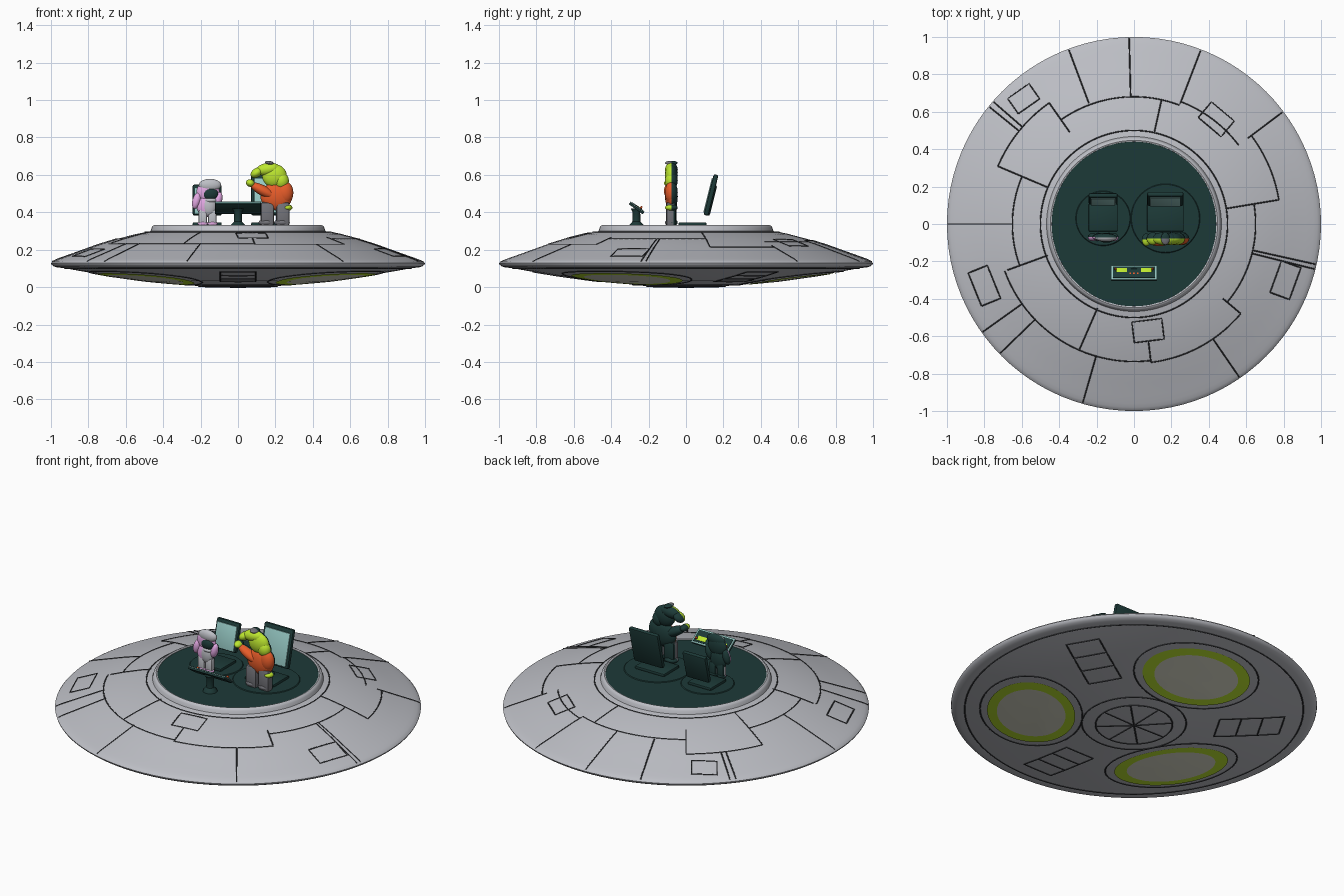
import bpy, bmesh, math
from mathutils import Matrix, Vector

if "Cube" in bpy.data.objects:
    bpy.data.objects.remove(bpy.data.objects["Cube"])


def material(name, *rgb):
    m = bpy.data.materials.new(name)
    m.use_nodes = True
    m.diffuse_color = (*rgb, 1)
    m.node_tree.nodes["Principled BSDF"].inputs["Base Color"].default_value = (*rgb, 1)
    return m


hull = material("hull grey", .51, .52, .56)
seam = material("seam charcoal", .04, .042, .047)
teal = material("dark teal", .012, .042, .039)
aqua = material("pale aqua", .3, .57, .54)
lime = material("lime green", .53, .83, .03)
lamp = material("lamp ivory", .72, .72, .6)
orange = material("orange", .9, .12, .025)
pink = material("pink", .78, .4, .78)
slate = material("slate grey", .17, .17, .19)


def finish(name, bm, mats, smooth=40):
    mesh = bpy.data.meshes.new(name)
    bmesh.ops.recalc_face_normals(bm, faces=bm.faces)
    bm.to_mesh(mesh)
    bm.free()
    for m in mats:
        mesh.materials.append(m)
    ob = bpy.data.objects.new(name, mesh)
    bpy.context.collection.objects.link(ob)
    bpy.ops.object.select_all(action="DESELECT")
    ob.select_set(True)
    bpy.context.view_layer.objects.active = ob
    bpy.ops.object.shade_smooth_by_angle(angle=math.radians(smooth))


def lathe(name, profile, mat, center=(0, 0), steps=96):
    bm = bmesh.new()
    verts = [bm.verts.new((r, 0, z)) for r, z in profile]
    edges = [bm.edges.new(pair) for pair in zip(verts, verts[1:])]
    bmesh.ops.spin(bm, geom=verts + edges, cent=(0, 0, 0), axis=(0, 0, 1),
                   angle=math.tau, steps=steps)
    bmesh.ops.remove_doubles(bm, verts=bm.verts, dist=.0001)
    bmesh.ops.translate(bm, verts=bm.verts, vec=(*center, 0))
    finish(name, bm, [mat])


def height(profile, r):
    pts = sorted(profile)
    for (r0, z0), (r1, z1) in zip(pts, pts[1:]):
        if r <= r1:
            return z0 + (z1 - z0) * (r - r0) / (r1 - r0)
    return pts[-1][1]


# Saucer body
TOP = [(.465, .3), (.55, .283), (.65, .257), (.75, .226), (.85, .19), (.92, .165), (.96, .151), (.98, .143),
       (.993, .136), (1, .128)]
BASE = [(0, .0), (.2, .004), (.28, .013), (.5, .034), (.7, .062), (.85, .087), (.93, .102)]
lathe("upper_hull", TOP + [(.997, .12), (.985, .111), (.965, .105), (.93, .102)], hull)
lathe("lower_hull", BASE, hull)
lathe("cockpit_collar", [(.468, .298), (.462, .318), (.455, .328), (.447, .331), (.44, .328), (.438, .315)], hull)
lathe("cockpit_deck", [(0, .325), (.44, .325)], teal)


# Panel seams draped on the saucer
def polar(r, deg):
    a = math.radians(deg)
    return Vector((r * math.cos(a), r * math.sin(a)))


def arc(r, start, end):
    n = max(2, int(abs(end - start) / 3))
    return [polar(r, start + (end - start) * i / n) for i in range(n + 1)]


def spoke(deg, inner, outer):
    return [polar(inner, deg), polar(outer, deg)]


def box_outline(x, y, w, h, turn):
    rot = Matrix.Rotation(math.radians(turn), 2)
    corners = [(-w, -h), (w, -h), (w, h), (-w, h), (-w, -h)]
    return [Vector((x, y)) + rot @ Vector((a / 2, b / 2)) for a, b in corners]


def seams(name, paths, profile, width):
    curve = bpy.data.curves.new(name, "CURVE")
    curve.dimensions = "3D"
    curve.bevel_depth = width
    curve.bevel_resolution = 0
    for path in paths:
        pts = [path[0]]
        for a, b in zip(path, path[1:]):
            n = max(1, math.ceil((b - a).length / .03))
            pts += [a.lerp(b, i / n) for i in range(1, n + 1)]
        line = curve.splines.new("POLY")
        line.points.add(len(pts) - 1)
        for p, v in zip(line.points, pts):
            p.co = (v.x, v.y, height(profile, v.length), 1)
    temp = bpy.data.objects.new(name, curve)
    bpy.context.collection.objects.link(temp)
    mesh = bpy.data.meshes.new_from_object(temp.evaluated_get(bpy.context.evaluated_depsgraph_get()))
    bpy.data.objects.remove(temp)
    mesh.materials.clear()
    mesh.materials.append(seam)
    bpy.context.collection.objects.link(bpy.data.objects.new(name, mesh))


outer = [(91.5, .68), (110.5, .69), (69, .69), (37, .76), (180, .65), (215.5, .73), (224, .73), (254, .73),
         (-55.5, .745), (-12.5, .65), (-14, .65), (139, .79), (141, .79)]
steps = [(9.5, .5, .785), (-40, .62, .745), (-83, .63, .745), (246.5, .49, .73), (200, .49, .72),
         (157, .5, .79), (125, .6, .79), (77.5, .5, .68)]
arcs = [(.5, 0, 360), (.68, 125, 69), (.7, 69, 37), (.785, 37, 9.5), (.65, 9.5, -40), (.745, -40, -83),
        (.735, 277, 200), (.65, 200, 157), (.79, 157, 125)]
hatches = [(-.59, .67, .14, .1, 35), (.44, .56, .16, .11, -40), (-.8, -.33, .11, .19, 22),
           (.075, -.57, .16, .11, 7), (.81, -.3, .11, .18, -20)]
seams("upper_seams", [spoke(a, r, .993) for a, r in outer] + [spoke(*s) for s in steps]
      + [arc(*a) for a in arcs] + [box_outline(*h) for h in hatches], TOP, .0036)

lower = [arc(.21, 0, 360), arc(.285, 0, 360), arc(.925, 0, 360)]
lower += [spoke(i * 45, 0, .21) for i in range(8)]
for deg in (30, 150, 270):
    for r in (.52, .64, .76):
        lower.append(box_outline(*polar(r, deg), .12, .19, deg))
LAMPS = (87, 209, 326)


def oval(deg, size):
    out = polar(.565, deg).normalized()
    side = Vector((-out.y, out.x))
    spin = [math.tau * i / 48 for i in range(49)]
    return [out * (.565 + .24 * size * math.cos(t)) + side * .32 * size * math.sin(t) for t in spin]


lower += [oval(deg, 1.16) for deg in LAMPS]
seams("lower_seams", lower, BASE, .0042)

# Oval underside lamps, ivory in the middle and lime at the edge
for number, deg in enumerate(LAMPS):
    bm = bmesh.new()
    rings = [[bm.verts.new((p.x, p.y, height(BASE, p.length) - .005)) for p in oval(deg, s)[:-1]]
             for s in (.1, .3, .55, .78, .9, 1)]
    bm.faces.new(rings[0])
    for level, (a, b) in enumerate(zip(rings, rings[1:])):
        for i in range(len(a)):
            j = (i + 1) % len(a)
            bm.faces.new((a[i], a[j], b[j], b[i])).material_index = int(level > 2)
    finish(f"underside_lamp_{number + 1}", bm, [lamp, lime])


# Cockpit furniture
def box(name, size, loc, mat, tilt=0, bevel=.006, back=None):
    bm = bmesh.new()
    bmesh.ops.create_cube(bm, size=1)
    bmesh.ops.scale(bm, vec=size, verts=bm.verts)
    bmesh.ops.bevel(bm, geom=bm.edges, offset=bevel, segments=2, affect="EDGES", profile=.5)
    bmesh.ops.transform(bm, verts=bm.verts,
                        matrix=Matrix.Translation(loc) @ Matrix.Rotation(math.radians(tilt), 4, "X"))
    if back:
        for f in bm.faces:
            f.material_index = int(f.calc_center_median().y > loc[1] + size[1] * .3)
    finish(name, bm, [mat, back] if back else [mat])


def chair(side, x, w, tall):
    box(f"{side}_chair_seat", (w, .15, .018), (x, .035, .337), teal)
    mid = .38 + tall / 2
    box(f"{side}_chair_back", (w, .026, tall), (x, .134, mid), teal, -14, .01)
    box(f"{side}_chair_cushion", (w * .84, .008, tall * .84), (x, .119, mid - .003), aqua, -14, .003)
    r = w * .95
    lathe(f"{side}_chair_floor_disc", [(0, .329), (r - .004, .329), (r, .325)], teal, (x, .03), 48)


chair("right", -.165, .155, .17)
chair("left", .168, .195, .225)

lathe("console_pedestal", [(0, .325), (.04, .325), (.036, .335), (.022, .35), (.02, .4), (.03, .42), (0, .42)],
      teal, (0, -.265), 24)
box("console_tray", (.245, .092, .012), (0, -.265, .421), teal, -36, .003)
box("console_rim", (.245, .092, .005), (0, -.26, .428), aqua, -36, .001)
box("console_top", (.227, .074, .004), (0, -.2582, .4305), teal, -36, .001)
for x, name in ((-.066, "right"), (.066, "left")):
    box(f"console_{name}_screen", (.058, .028, .004), (x, -.247, .424), lime, -36, .001)
    box(f"console_{name}_knob", (.012, .01, .016), (x * 1.5, -.24, .425), orange, -36, .002)
for x in (-.02, 0, .02):
    box("console_button", (.01, .01, .004), (x, -.264, .4365), orange, -36, .001)


# Relief figures with dark backs
def blob(name, x, z, rx, rz, mat, tilt=0, y=-.078, depth=.034):
    bm = bmesh.new()
    bmesh.ops.create_uvsphere(bm, u_segments=24, v_segments=14, radius=1)
    for f in bm.faces:
        f.material_index = int(f.calc_center_median().y > .02)
    turn = Matrix.Rotation(math.radians(tilt), 4, "Y")
    bmesh.ops.transform(bm, verts=bm.verts,
                        matrix=Matrix.Translation((x, y, z)) @ turn @ Matrix.Diagonal((rx, depth, rz, 1)))
    finish(name, bm, [mat, teal], 60)


for x, name in ((.157, "right"), (.24, "left")):
    box(f"big_pilot_{name}_leg", (.072, .052, .13), (x, -.08, .39), slate, 0, .014, teal)
    blob(f"big_pilot_{name}_foot", x - .005, .345, .042, .02, slate)
blob("big_pilot_torso", .205, .485, .085, .075, orange)
blob("big_pilot_shoulder", .25, .505, .046, .062, orange)
blob("big_pilot_arm", .135, .515, .08, .028, orange, 28, -.084)
blob("big_pilot_hand", .066, .556, .024, .02, lime, 20, -.084)
blob("big_pilot_rear_hand", .265, .425, .026, .017, lime)
blob("big_pilot_head", .195, .595, .066, .062, lime)
blob("big_pilot_crown", .16, .63, .066, .034, lime, -8)
blob("big_pilot_snout", .1, .612, .036, .024, lime, -35)
blob("big_pilot_neck", .232, .568, .04, .045, lime)
blob("big_pilot_hair", .168, .664, .024, .011, slate, 10)

small = dict(y=-.07, depth=.022)
for x, name in ((-.188, "right"), (-.137, "left")):
    box(f"small_pilot_{name}_leg", (.045, .036, .09), (x, -.07, .37), hull, 0, .01, teal)
    blob(f"small_pilot_{name}_foot", x, .34, .028, .014, pink, **small)
blob("small_pilot_body", -.168, .435, .054, .06, pink, **small)
blob("small_pilot_belly", -.155, .435, .04, .056, hull, y=-.074, depth=.022)
blob("small_pilot_right_arm", -.222, .462, .022, .045, pink, 15, **small)
blob("small_pilot_left_arm", -.107, .465, .022, .045, pink, 15, **small)
blob("small_pilot_head", -.16, .51, .062, .056, pink, **small)
blob("small_pilot_hood", -.15, .545, .06, .034, hull, y=-.073, depth=.022)
blob("small_pilot_face", -.147, .498, .042, .034, teal, y=-.078, depth=.022)
blob("small_pilot_muzzle", -.145, .464, .034, .014, hull, y=-.077, depth=.022)
